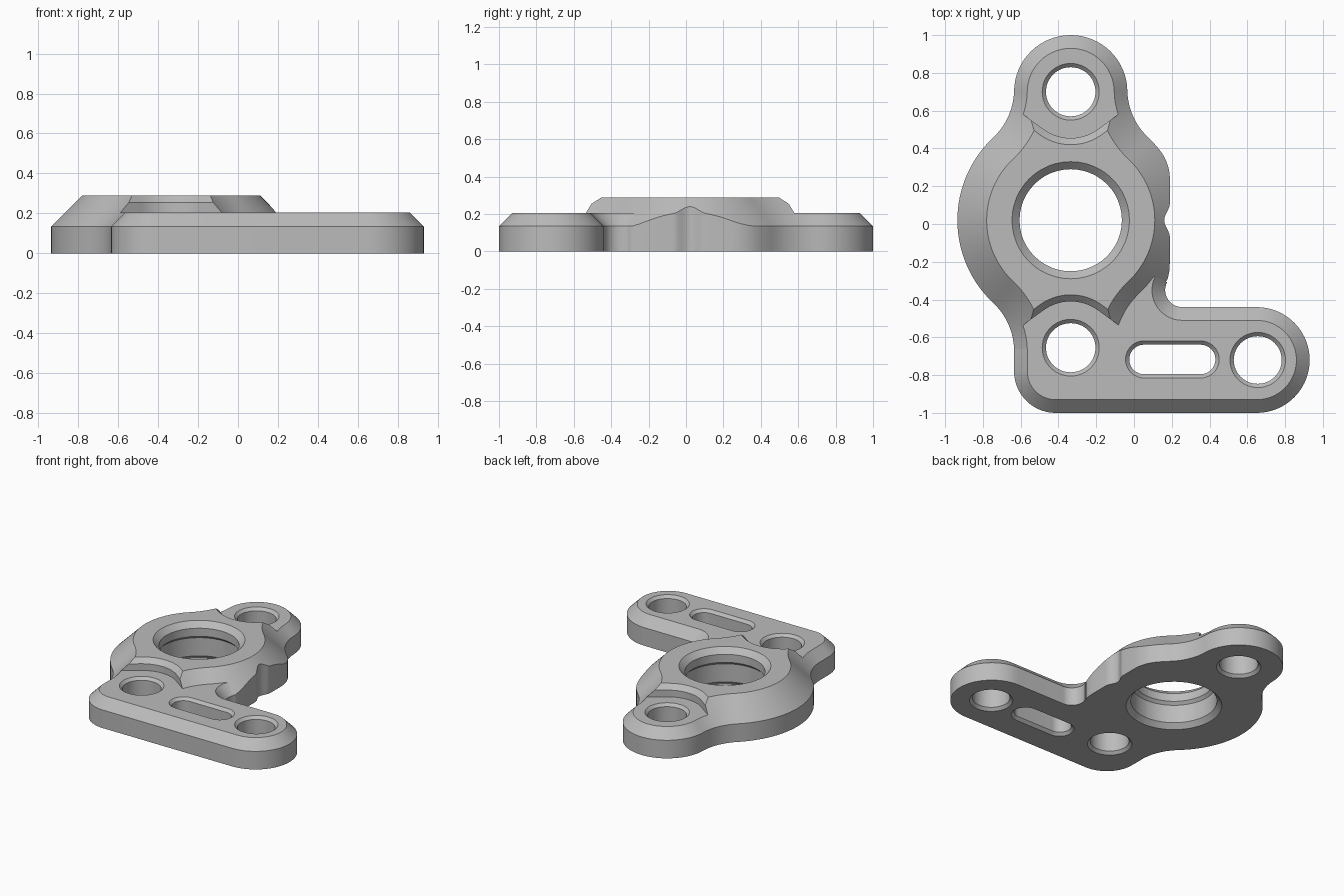
import bpy, bmesh
from math import sin, cos, pi, radians, degrees, atan2, sqrt

cube = bpy.data.objects.get("Cube")
if cube:
    bpy.data.objects.remove(cube, do_unlink=True)

grey = bpy.data.materials.new("light_grey")
grey.use_nodes = True
grey.diffuse_color = (0.5, 0.5, 0.5, 1)
grey.node_tree.nodes["Principled BSDF"].inputs["Base Color"].default_value = (0.5, 0.5, 0.5, 1)

HUB_X, HUB_Y = -0.335, 0.02
HUB_R, BOSS_R, FILLET_R = 0.6, 0.3, 0.35
BOSS_TOP, BOSS_LOW = 0.7, -0.655
EDGE_Z, PLATE_Z, HUB_Z = 0.135, 0.205, 0.29


def arc(cx, cy, r, start, end, n):
    """Points along an arc in degrees, without the end point."""
    angles = [radians(start + (end - start) * i / n) for i in range(n)]
    return [(cx + r * cos(a), cy + r * sin(a)) for a in angles]


def loft(name, rings):
    """Solid through (outline, z) rings that share a point count."""
    bm = bmesh.new()
    loops = [[bm.verts.new((x, y, z)) for x, y in pts] for pts, z in rings]
    n = len(loops[0])
    for low, high in zip(loops, loops[1:]):
        for i in range(n):
            j = (i + 1) % n
            bm.faces.new((low[i], low[j], high[j], high[i]))
    bm.faces.new(loops[0][::-1])
    bm.faces.new(loops[-1])
    bmesh.ops.recalc_face_normals(bm, faces=bm.faces)
    mesh = bpy.data.meshes.new(name)
    bm.to_mesh(mesh)
    bm.free()
    mesh.materials.append(grey)
    obj = bpy.data.objects.new(name, mesh)
    bpy.context.collection.objects.link(obj)
    return obj


def activate(obj):
    bpy.ops.object.select_all(action='DESELECT')
    obj.select_set(True)
    bpy.context.view_layer.objects.active = obj


def cut(obj, cutter):
    mod = obj.modifiers.new("cut", 'BOOLEAN')
    mod.operation = 'DIFFERENCE'
    mod.solver = 'EXACT'
    mod.object = cutter
    activate(obj)
    bpy.ops.object.modifier_apply(modifier=mod.name)


def blend(boss_y):
    """Blend arc centre between hub and boss, with its two tangent angles."""
    dist = abs(boss_y - HUB_Y)
    a, b = HUB_R + FILLET_R, BOSS_R + FILLET_R
    y = (a * a - b * b + dist * dist) / (2 * dist)
    x = sqrt(a * a - y * y)
    return x, y, degrees(atan2(y, x)), degrees(atan2(y - dist, x))


def hub_outline(d):
    """Hub with two bosses, inset by d; the right half is mirrored."""
    ux, uy, uphi, upsi = blend(BOSS_TOP)
    lx, ly, lphi, lpsi = blend(BOSS_LOW)
    f = FILLET_R + d
    half = arc(0, BOSS_LOW - HUB_Y, BOSS_R - d, -90, -lpsi, 16)
    half += arc(lx, -ly, f, 180 - lpsi, 180 - lphi, 10)
    half += arc(0, 0, HUB_R - d, -lphi, uphi, 32)
    half += arc(ux, uy, f, 180 + uphi, 180 + upsi, 10)
    half += arc(0, BOSS_TOP - HUB_Y, BOSS_R - d, upsi, 90, 16)
    top = [(0, BOSS_TOP - HUB_Y + BOSS_R - d)]
    pts = half + top + [(-x, y) for x, y in reversed(half[1:])]
    return [(x + HUB_X, y + HUB_Y) for x, y in pts]


def arm_outline(d):
    """Low arm with rounded ends, inset by d; its inner end sits in the hub."""
    pts = [(-0.635 + d, BOSS_LOW)]
    pts += arc(-0.415, -0.78, 0.22 - d, 180, 270, 14) + [(-0.415, -1 + d)]
    pts += arc(0.65, -0.72, 0.28 - d, -90, 90, 28) + [(0.65, -0.44 - d)]
    pts += arc(0.255, -0.35, 0.09 + d, 270, 145, 16)
    return pts + [(-0.1, -0.35), (-0.52, -0.35)]


def boss_clearance(boss_y, side, r):
    """Arc around a boss, flaring along tangents towards the outer edge."""
    spread = 36
    pts = arc(0, 0, r, -90 - spread, -90 + spread, 24)
    s, c = sin(radians(spread)), cos(radians(spread))
    end = (r * s, -r * c)
    flare = (end[0] + 0.3 * c, end[1] + 0.3 * s)
    pts += [end, flare, (0.6, 0.6), (-0.6, 0.6), (-flare[0], flare[1])]
    return [(HUB_X + x, boss_y + side * y) for x, y in pts]


def slot(cx, cy, r, half=0.001):
    return arc(cx + half, cy, r, -90, 90, 24) + [(cx + half, cy + r)] + \
        arc(cx - half, cy, r, 90, 270, 24) + [(cx - half, cy - r)]


def hole_cutter(name, cx, cy, r, half=0.001):
    """Hole with a small chamfer at both faces."""
    levels = [(0.04, -0.02), (0, 0.02), (0, PLATE_Z - 0.02), (0.04, PLATE_Z + 0.02)]
    return loft(name, [(slot(cx, cy, r + e, half), z) for e, z in levels])


# Hub and arm bodies with sloped upper edges
hub = loft("hub_body", [(hub_outline(d), z) for d, z in
                        ((0, 0), (0, EDGE_Z), (HUB_Z - EDGE_Z, HUB_Z))])
arm = loft("mounting_arm", [(arm_outline(d), z) for d, z in
                            ((0, 0), (0, EDGE_Z), (PLATE_Z - EDGE_Z, PLATE_Z))])

# Lowered boss faces with a chamfered step
cutters = []
for boss_y, side in ((BOSS_TOP, 1), (BOSS_LOW, -1)):
    c = loft("boss_cutter", [(boss_clearance(boss_y, side, r), z) for r, z in
                             ((0.245, PLATE_Z), (0.245, 0.255), (0.31, 0.32))])
    cut(hub, c)
    cutters.append(c)

# Flattened flank with a shallow notch
FLANK = 0.19
edge = [(0.10, 0.438)] + arc(-0.06, 0.2365, 0.25, 38.2, 0, 10) + [(FLANK, 0.2365)]
for i in range(17):
    t = 1 - i / 8
    edge.append((FLANK - 0.015 * (1 + cos(pi * t)), HUB_Y + 0.09 * t))
edge += [(FLANK, -0.2), (0.187, -0.25), (0.177, -0.3), (0.165, -0.35),
         (0.165, -0.45), (0.6, -0.45), (0.6, 0.438)]
flank = loft("flank_cutter", [(edge, -0.1), (edge, 0.4)])
cut(hub, flank)
cutters.append(flank)

# Stepped main bore
bore = loft("bore_cutter", [(slot(HUB_X, HUB_Y, r), z) for r, z in
                            ((0.342, -0.02), (0.29, 0.035), (0.29, 0.17),
                             (0.27, 0.19), (0.27, 0.25), (0.33, 0.31))])
cut(hub, bore)
cutters.append(bore)

# Screw holes and the long slot
upper_hole = hole_cutter("upper_hole_cutter", HUB_X, BOSS_TOP, 0.13)
lower_hole = hole_cutter("lower_hole_cutter", HUB_X, BOSS_LOW, 0.13)
end_hole = hole_cutter("end_hole_cutter", 0.655, -0.72, 0.126)
long_slot = hole_cutter("slot_cutter", 0.203, -0.717, 0.078, 0.15)
for target, tool in ((hub, upper_hole), (hub, lower_hole), (arm, lower_hole),
                     (arm, end_hole), (arm, long_slot)):
    cut(target, tool)
cutters += [upper_hole, lower_hole, end_hole, long_slot]

for c in cutters:
    bpy.data.objects.remove(c, do_unlink=True)

for part in (hub, arm):
    activate(part)
    bpy.ops.object.shade_smooth_by_angle(angle=radians(25))
